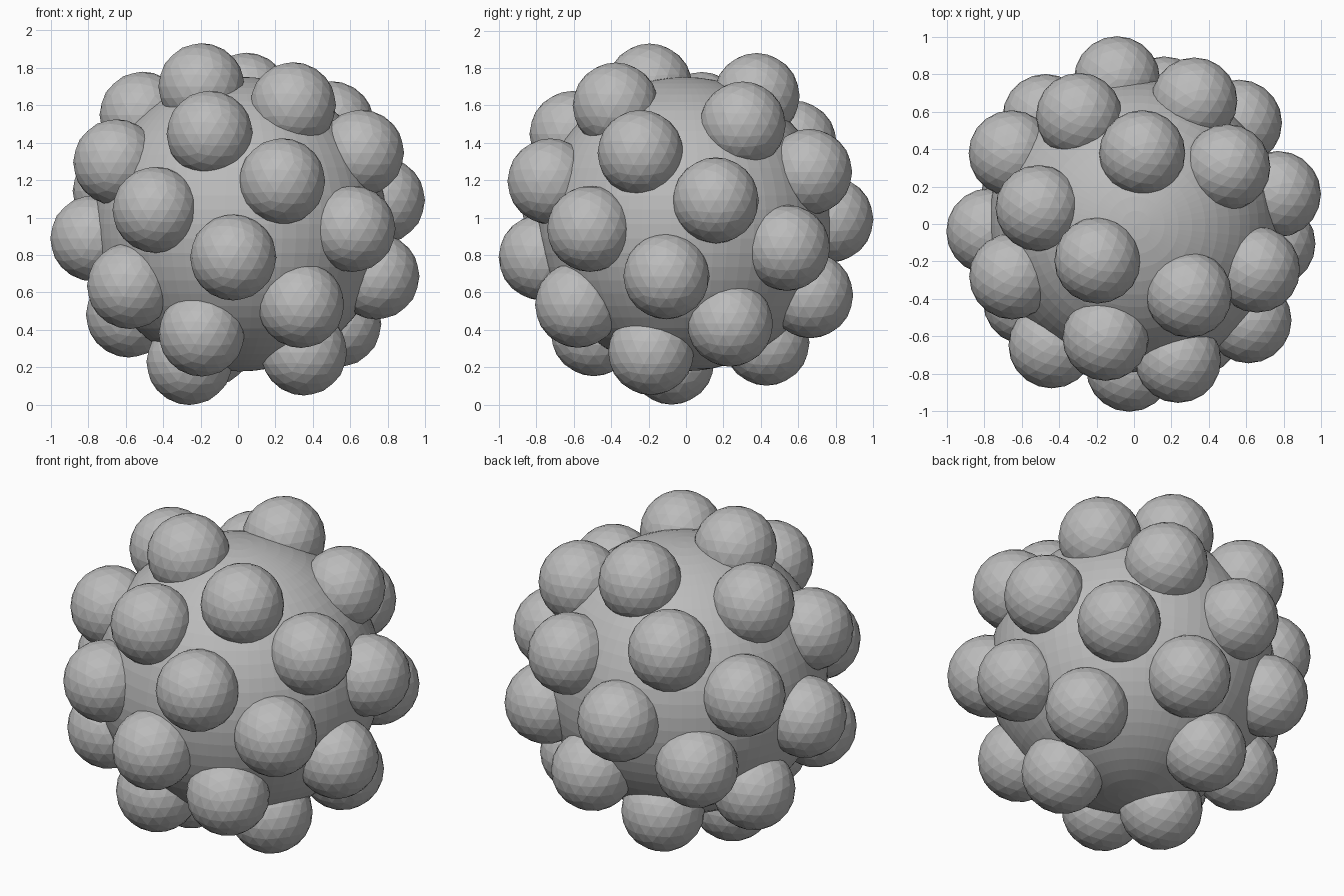
import bpy
import bmesh
import math
from mathutils import Vector

if "Cube" in bpy.data.objects:
    bpy.data.objects.remove(bpy.data.objects["Cube"], do_unlink=True)

CENTRE = Vector((0.01, -0.007, 0.965))
CORE_RADIUS = 0.786
BUMP_RADIUS = 0.23
STEPS = 31
GOLDEN_ANGLE = math.pi * (3 - math.sqrt(5))

# One grey for the whole body
grey = bpy.data.materials.new("grey")
grey.use_nodes = True
colour = (0.5, 0.5, 0.5, 1)
grey.diffuse_color = colour
grey.node_tree.nodes["Principled BSDF"].inputs["Base Color"].default_value = colour


def make_mesh(name, build):
    mesh = bpy.data.meshes.new(name)
    bm = bmesh.new()
    build(bm)
    bm.to_mesh(mesh)
    bm.free()
    mesh.materials.append(grey)
    return mesh


def place(name, mesh, location):
    obj = bpy.data.objects.new(name, mesh)
    obj.location = location
    bpy.context.collection.objects.link(obj)
    return obj


# Large central ball
core_mesh = make_mesh("core", lambda bm: bmesh.ops.create_uvsphere(
    bm, u_segments=64, v_segments=32, radius=CORE_RADIUS))
place("core", core_mesh, CENTRE)

# Faceted bumps on a golden-angle spiral, leaving both poles bare
bump_mesh = make_mesh("bump", lambda bm: bmesh.ops.create_icosphere(
    bm, subdivisions=3, radius=BUMP_RADIUS))
for i in range(1, STEPS):
    height = 1 - 2 * i / STEPS
    ring = math.sqrt(1 - height * height)
    angle = -i * GOLDEN_ANGLE
    direction = Vector((ring * math.cos(angle), ring * math.sin(angle), height))
    place(f"bump_{i}", bump_mesh, CENTRE + direction * CORE_RADIUS)
